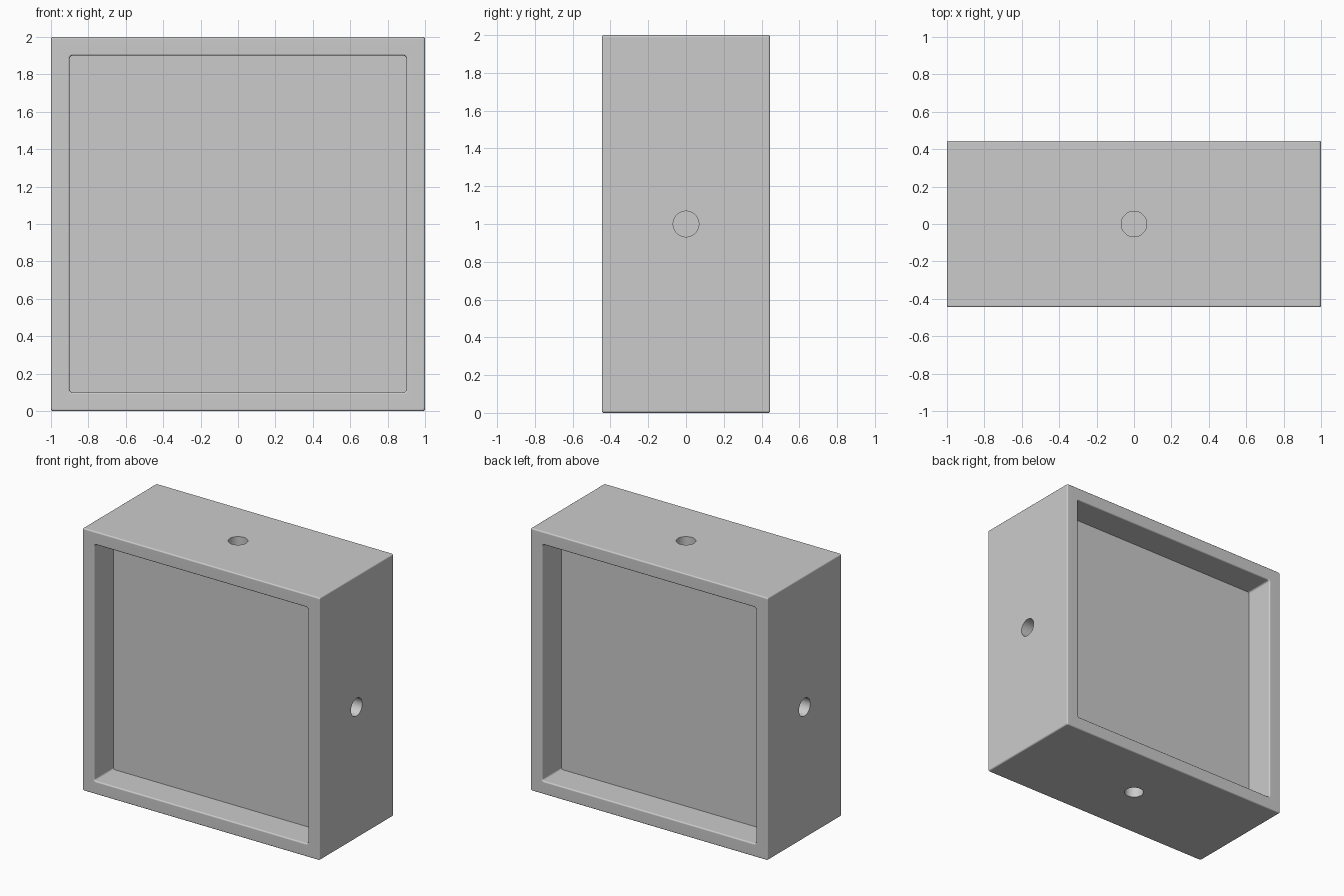
import bpy, bmesh, math
from mathutils import Matrix, Vector

if "Cube" in bpy.data.objects:
    bpy.data.objects.remove(bpy.data.objects["Cube"], do_unlink=True)

HALF, DEPTH = 1.0, 0.445        # outer half width and half depth
WINDOW, RECESS = 0.9, 0.23      # recess half width and its depth
HOLE_R, HOLE_D = 0.068, 0.2     # blind holes in the four sides
SOFT, STEPS = 0.01, 4           # edge rounding

grey = bpy.data.materials.new("plain grey")
grey.use_nodes = True
colour = (0.6, 0.6, 0.6, 1)
grey.diffuse_color = colour
grey.node_tree.nodes["Principled BSDF"].inputs["Base Color"].default_value = colour


def make_object(name, bm):
    bmesh.ops.recalc_face_normals(bm, faces=bm.faces[:])
    mesh = bpy.data.meshes.new(name)
    bm.to_mesh(mesh)
    bm.free()
    mesh.materials.append(grey)
    obj = bpy.data.objects.new(name, mesh)
    bpy.context.collection.objects.link(obj)
    return obj


def rounded_square(bm, half, radius, y):
    """Ring of vertices with rounded corners in the x-z plane."""
    ring = []
    for corner in range(4):
        mid = math.radians(45 + 90 * corner)
        cx = math.copysign(half - radius, math.cos(mid))
        cz = math.copysign(half - radius, math.sin(mid))
        for i in range(STEPS + 1):
            a = math.radians(90 * (corner + i / STEPS))
            ring.append(bm.verts.new((cx + radius * math.cos(a), y,
                                      HALF + cz + radius * math.sin(a))))
    return ring


# Cross-section from the front recess floor, over the soft rim, to the outer side
front = [(WINDOW, RECESS - DEPTH, 0.015)]
arc = [math.radians(90 * i / STEPS) for i in range(STEPS + 1)]
front += [(WINDOW + SOFT * (1 - math.cos(a)), -DEPTH + SOFT * (1 - math.sin(a)),
           0.015 + SOFT * (1 - math.cos(a))) for a in arc]
front += [(HALF - SOFT * (1 - math.sin(a)), -DEPTH + SOFT * (1 - math.cos(a)),
           0.012) for a in arc]
section = front + [(h, -y, r) for h, y, r in reversed(front)]

# Frame body with a recess in front and back
bm = bmesh.new()
rings = [rounded_square(bm, h, r, y) for h, y, r in section]
for a, b in zip(rings, rings[1:]):
    n = len(a)
    for i in range(n):
        bm.faces.new((a[i], a[(i + 1) % n], b[(i + 1) % n], b[i]))
bm.faces.new(rings[0])
bm.faces.new(rings[-1])
body = make_object("frame_body", bm)

# Blind round holes in the middle of the four sides
bm = bmesh.new()
for k in range(4):
    turn = Matrix.Rotation(math.radians(90 * k), 4, 'Y')
    place = (Matrix.Translation(Vector((0, 0, HALF))) @ turn
             @ Matrix.Translation(Vector((0, 0, HALF))))
    bmesh.ops.create_cone(bm, cap_ends=True, segments=48, radius1=HOLE_R,
                          radius2=HOLE_R, depth=2 * HOLE_D, matrix=place)
cutter = make_object("hole_cutter", bm)
cutter.hide_render = True

bpy.ops.object.select_all(action='DESELECT')
body.select_set(True)
bpy.context.view_layer.objects.active = body
cut = body.modifiers.new("holes", 'BOOLEAN')
cut.operation = 'DIFFERENCE'
cut.solver = 'EXACT'
cut.object = cutter
bpy.ops.object.modifier_apply(modifier=cut.name)
bpy.data.objects.remove(cutter, do_unlink=True)

# Smooth rims and holes, flat large faces
bpy.ops.object.shade_smooth_by_angle(angle=math.radians(30))
body.modifiers.new("even_normals", 'WEIGHTED_NORMAL').keep_sharp = True
